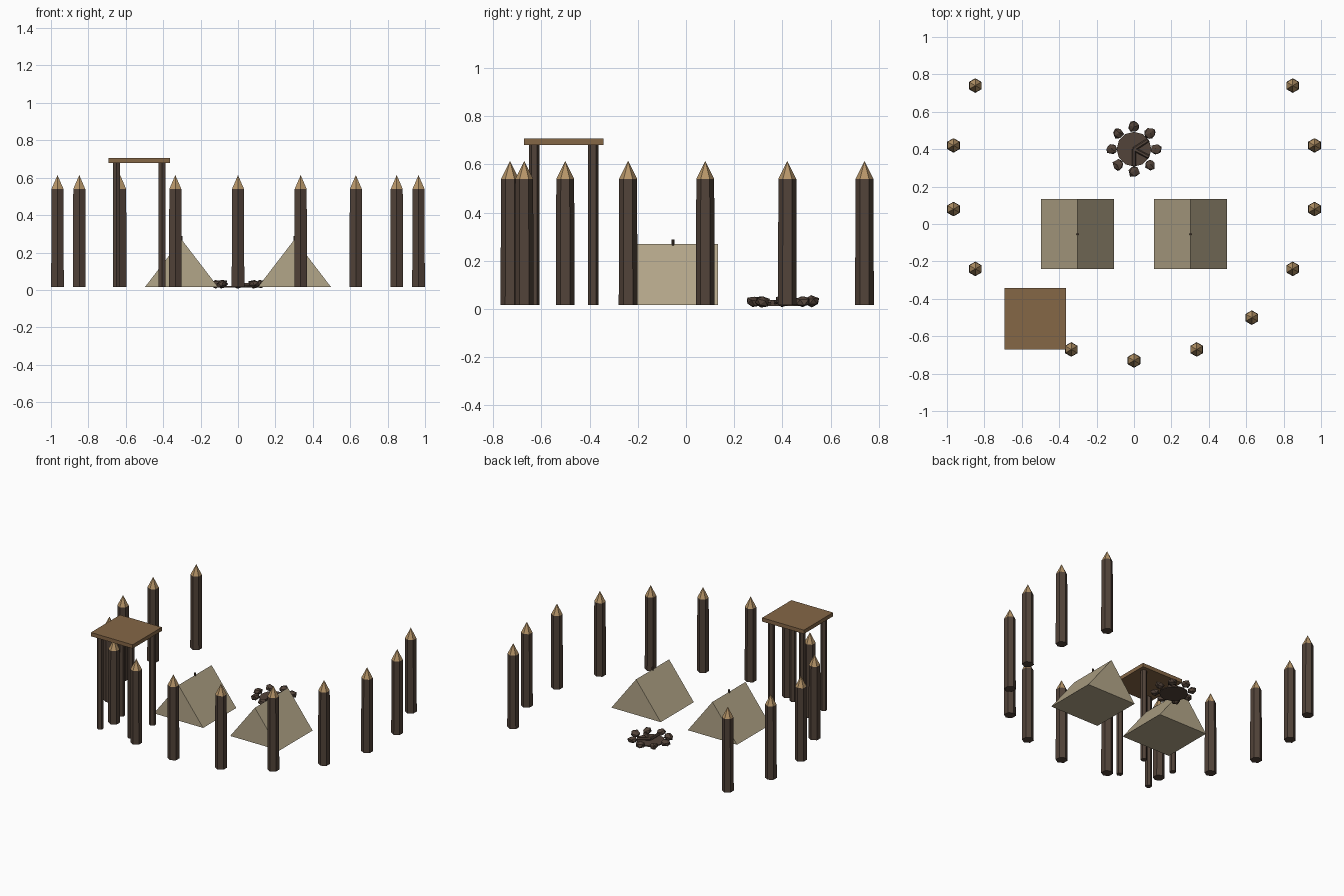
import bpy, bmesh, math, random
from mathutils import Vector, Matrix

random.seed(4)
cube = bpy.data.objects.get("Cube")
if cube:
    bpy.data.objects.remove(cube, do_unlink=True)


def material(name, rgb):
    m = bpy.data.materials.new(name)
    m.use_nodes = True
    m.diffuse_color = (*rgb, 1)
    m.node_tree.nodes["Principled BSDF"].inputs["Base Color"].default_value = (*rgb, 1)
    return m


BARK = material("dark bark", (0.084, 0.056, 0.041))
CUT = material("cut wood", (0.47, 0.30, 0.14))
PLANK = material("plank brown", (0.235, 0.135, 0.062))
CANVAS = material("canvas tan", (0.45, 0.38, 0.25))
GROUND = 0.016


def finish(bm, name, mats):
    bmesh.ops.recalc_face_normals(bm, faces=bm.faces[:])
    mesh = bpy.data.meshes.new(name)
    bm.to_mesh(mesh)
    bm.free()
    for m in mats:
        mesh.materials.append(m)
    obj = bpy.data.objects.new(name, mesh)
    bpy.context.collection.objects.link(obj)
    return obj


def lathe(name, rings, sides, mats, location=(0, 0, 0)):
    """Low-poly turned shape from (radius, height) rings; radius zero makes a tip."""
    bm = bmesh.new()
    loops = []
    for r, z in rings:
        n = sides if r else 1
        angles = [math.pi / 2 + math.tau * i / sides for i in range(n)]
        loops.append([bm.verts.new((r * math.cos(a), r * math.sin(a), z)) for a in angles])
    for level, (low, high) in enumerate(zip(loops, loops[1:])):
        for i in range(sides):
            j = (i + 1) % sides
            top = [high[0]] if len(high) == 1 else [high[j], high[i]]
            face = bm.faces.new([low[i], low[j], *top])
            face.material_index = min(level, len(mats) - 1)
    for loop in (loops[0], loops[-1]):
        if len(loop) > 1:
            bm.faces.new(loop)
    obj = finish(bm, name, mats)
    obj.location = location
    return obj


# Palisade: sharpened posts on an arc, open at the back
for i in range(-6, 7):
    a = math.radians(20 * i)
    lathe("palisade_post", [(0.039, GROUND), (0.037, 0.54), (0, 0.614)], 6, [BARK, CUT],
          (0.98 * math.sin(a), 0.25 - 0.98 * math.cos(a), 0))

# Watch platform on four legs
PX, PY = -0.528, -0.507
bm = bmesh.new()
bmesh.ops.create_cube(bm, size=1, matrix=Matrix.Translation((PX, PY, 0.693))
                      @ Matrix.Diagonal((0.33, 0.33, 0.027, 1)))
finish(bm, "platform_deck", [PLANK])
for sx in (-1, 1):
    for sy in (-1, 1):
        lathe("platform_leg", [(0.022, GROUND), (0.022, 0.68)], 6, [BARK],
              (PX + 0.122 * sx, PY + 0.122 * sy, 0))

# Ridge tents with a centre pole
for x in (-0.302, 0.302):
    bm = bmesh.new()
    profile = [(-0.195, GROUND), (0.195, GROUND), (0, 0.27)]
    gable = bm.faces.new([bm.verts.new((x + px, -0.241, pz)) for px, pz in profile])
    side = bmesh.ops.extrude_face_region(bm, geom=[gable], use_keep_orig=True)
    bmesh.ops.translate(bm, vec=(0, 0.374, 0),
                        verts=[v for v in side["geom"] if isinstance(v, bmesh.types.BMVert)])
    finish(bm, "tent", [CANVAS])
    lathe("tent_pole", [(0.006, 0.03), (0.006, 0.288)], 6, [BARK], (x, -0.054, 0))

# Campfire: ash bed, logs and a ring of stones
FIRE = Vector((0, 0.4, 0))
lathe("ash_bed", [(0.093, 0.012), (0.093, 0.02)], 12, [BARK], FIRE)
for degrees in (-90, -28, 33):
    a = math.radians(degrees)
    log = lathe("fire_log", [(0.011, 0), (0.011, 0.088)], 6, [BARK])
    log.rotation_euler = (0, math.pi / 2, a)
    log.location = FIRE + Vector((0, 0, 0.027))
for i in range(8):
    a = math.tau * i / 8
    bm = bmesh.new()
    bmesh.ops.create_icosphere(bm, subdivisions=1, radius=1)
    for v in bm.verts:
        v.co *= random.uniform(0.85, 1.1)
    stone = finish(bm, "fire_stone", [BARK])
    stone.scale = (0.034, 0.032, 0.025)
    stone.rotation_euler = (random.uniform(-0.3, 0.3), random.uniform(-0.3, 0.3), a)
    stone.location = FIRE + Vector((0.12 * math.cos(a), 0.12 * math.sin(a), 0.031))
